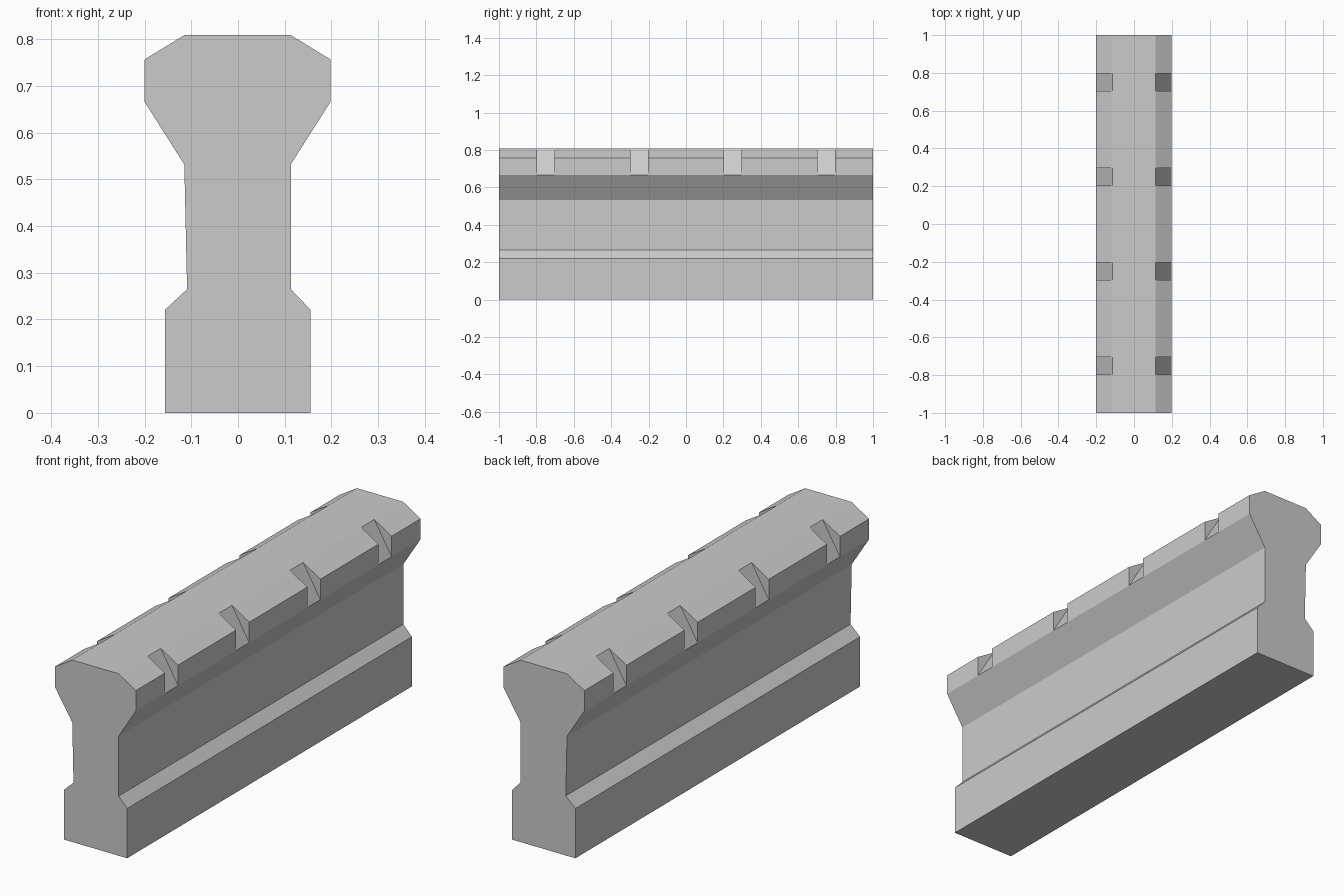
import bpy, bmesh, math

if "Cube" in bpy.data.objects:
    bpy.data.objects.remove(bpy.data.objects["Cube"])

# Cross-section (x, z), anticlockwise from bottom left
PROFILE = [
    (-0.156, 0.0), (0.155, 0.0), (0.155, 0.221), (0.113, 0.265),
    (0.113, 0.532), (0.198, 0.666), (0.198, 0.757), (0.113, 0.809),
    (-0.115, 0.809), (-0.2, 0.757), (-0.2, 0.666), (-0.115, 0.532),
    (-0.109, 0.265), (-0.156, 0.221),
]
SHOULDERS = (6, 9)  # corners cut away inside a notch
NOTCH_CENTRES = (-0.75, -0.25, 0.25, 0.75)
NOTCH_HALF = 0.046

cuts = [-1.0]
for c in NOTCH_CENTRES:
    cuts += [c - NOTCH_HALF, c + NOTCH_HALF]
cuts.append(1.0)

bm = bmesh.new()
rings = [[bm.verts.new((x, y, z)) for x, z in PROFILE] for y in cuts]
n = len(PROFILE)

# Body strips: alternate full section and notched section
for k, (a, b) in enumerate(zip(rings, rings[1:])):
    keep = [i for i in range(n) if k % 2 == 0 or i not in SHOULDERS]
    for i, j in zip(keep, keep[1:] + keep[:1]):
        bm.faces.new((a[i], a[j], b[j], b[i]))

# Triangular side walls of the notches
for ring in rings[1:-1]:
    for s in SHOULDERS:
        bm.faces.new((ring[s - 1], ring[s], ring[s + 1]))

# End caps
bm.faces.new(rings[0])
bm.faces.new(rings[-1][::-1])

# Merge flat strips and tidy normals
bmesh.ops.recalc_face_normals(bm, faces=bm.faces)
bmesh.ops.dissolve_limit(bm, angle_limit=math.radians(0.5),
                         verts=bm.verts, edges=bm.edges)
mesh = bpy.data.meshes.new("notched_beam")
bm.to_mesh(mesh)
bm.free()
beam = bpy.data.objects.new("notched_beam", mesh)
bpy.context.collection.objects.link(beam)
